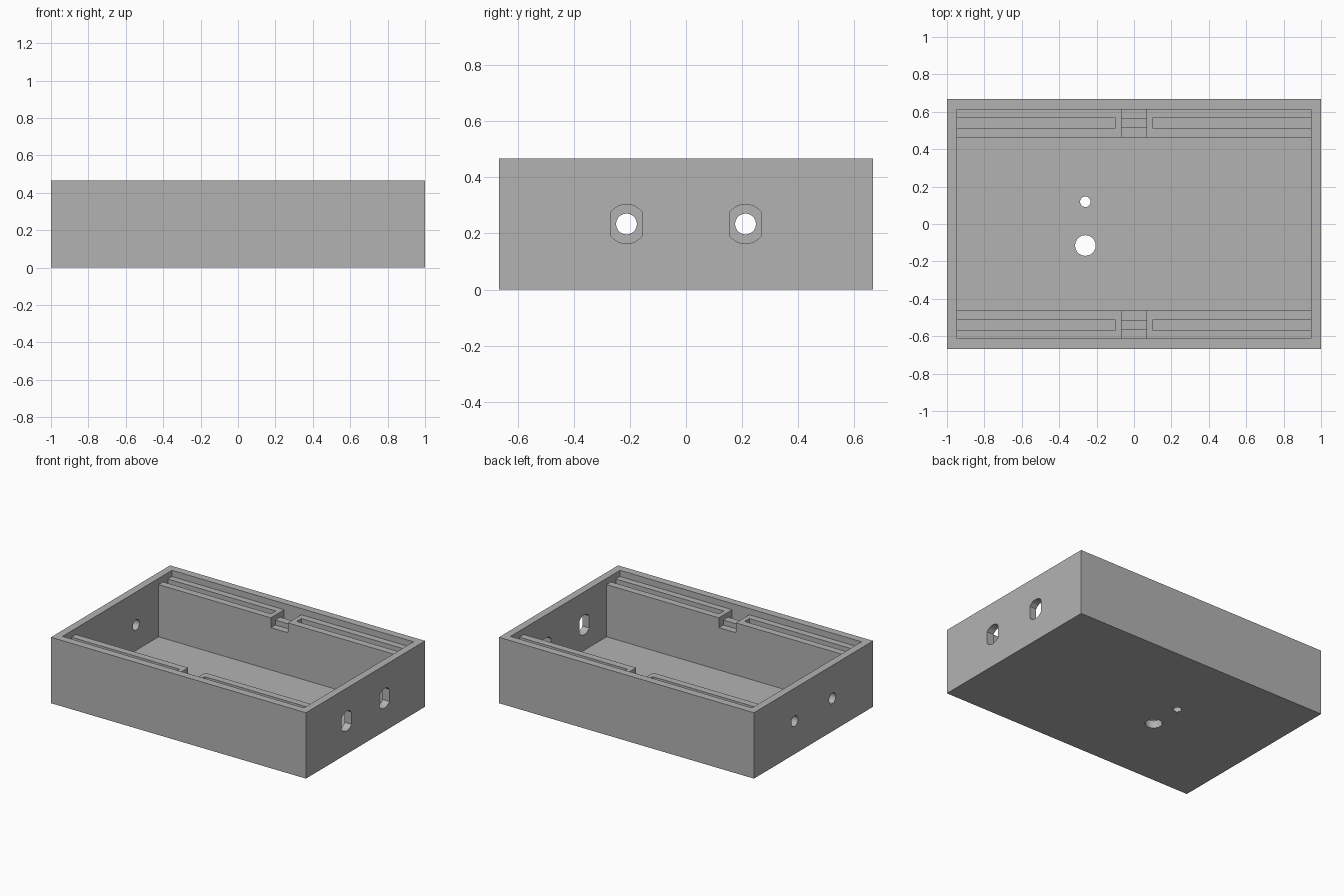
import bpy
import math

cube = bpy.data.objects.get("Cube")
if cube:
    bpy.data.objects.remove(cube, do_unlink=True)

gray = bpy.data.materials.new("plain_gray")
gray.use_nodes = True
color = (0.45, 0.45, 0.45, 1)
gray.diffuse_color = color
gray.node_tree.nodes["Principled BSDF"].inputs["Base Color"].default_value = color

HX, HY, HEIGHT = 1.0, 0.667, 0.467       # outer half sizes and height
IX, IY, FLOOR = 0.947, 0.613, 0.053      # inside of the walls and floor
LEDGE_Y, LEDGE_Z = 0.463, 0.423          # inner face and top of the ledges
GROOVE = (0.513, 0.567)                  # groove and rib band across the ledge
NOTCH_X, NOTCH_Z, RIB_Z = 0.067, 0.353, 0.388
ABOVE = 0.6


def block(name, xs, ys, zs):
    center = [(a + b) / 2 for a, b in (xs, ys, zs)]
    bpy.ops.mesh.primitive_cube_add(size=1, location=center)
    ob = bpy.context.object
    ob.name = name
    ob.scale = [abs(b - a) for a, b in (xs, ys, zs)]
    bpy.ops.object.transform_apply(location=True, rotation=True, scale=True)
    return ob


def rod(name, radius, depth, location, along_x=False):
    turn = (0, math.pi / 2, 0) if along_x else (0, 0, 0)
    bpy.ops.mesh.primitive_cylinder_add(vertices=48, radius=radius, depth=depth,
                                        location=location, rotation=turn)
    ob = bpy.context.object
    ob.name = name
    bpy.ops.object.transform_apply(location=True, rotation=True, scale=True)
    return ob


def combine(target, tool, operation):
    tool.hide_render = True
    mod = target.modifiers.new("cut", 'BOOLEAN')
    mod.operation = operation
    mod.solver = 'EXACT'
    mod.object = tool
    bpy.context.view_layer.objects.active = target
    bpy.ops.object.modifier_apply(modifier=mod.name)
    bpy.data.objects.remove(tool, do_unlink=True)


case = block("open_case", (-HX, HX), (-HY, HY), (0, HEIGHT))
case.data.materials.append(gray)

# Main cavity and the wider lid recess above the ledges
cutters = [
    block("cavity", (-IX, IX), (-LEDGE_Y, LEDGE_Y), (FLOOR, ABOVE)),
    block("recess", (-IX, IX), (-IY, IY), (LEDGE_Z, ABOVE)),
]

# Ledge grooves, and the central notches that leave a low rib standing
for s in (-1, 1):
    band = [s * y for y in GROOVE]
    for side in (-1, 1):
        cutters.append(block("groove", (side * 0.1, side * IX), band, (NOTCH_Z, ABOVE)))
    across = (-NOTCH_X, NOTCH_X)
    cutters.append(block("notch", across, (s * 0.4, s * IY), (RIB_Z, ABOVE)))
    cutters.append(block("notch_inner", across, (s * 0.4, band[0]), (NOTCH_Z, ABOVE)))
    cutters.append(block("notch_outer", across, (band[1], s * IY), (NOTCH_Z, ABOVE)))

# End wall holes: round on one end, flat-sided on the other
for y in (-0.212, 0.212):
    z = HEIGHT / 2
    cutters.append(rod("round_hole", 0.037, 0.2, (-HX, y, z), True))
    slot = rod("flat_sided_hole", 0.07, 0.2, (HX, y, z), True)
    combine(slot, block("trim", (0.8, 1.2), (y - 0.055, y + 0.055), (0, HEIGHT)),
            'INTERSECT')
    cutters.append(slot)

# Floor holes
cutters.append(rod("large_floor_hole", 0.055, 0.2, (-0.26, -0.115, 0)))
cutters.append(rod("small_floor_hole", 0.028, 0.2, (-0.26, 0.119, 0)))

for tool in cutters:
    combine(case, tool, 'DIFFERENCE')

bpy.ops.object.select_all(action='DESELECT')
case.select_set(True)
bpy.context.view_layer.objects.active = case
bpy.ops.object.shade_smooth_by_angle(angle=math.radians(30))
